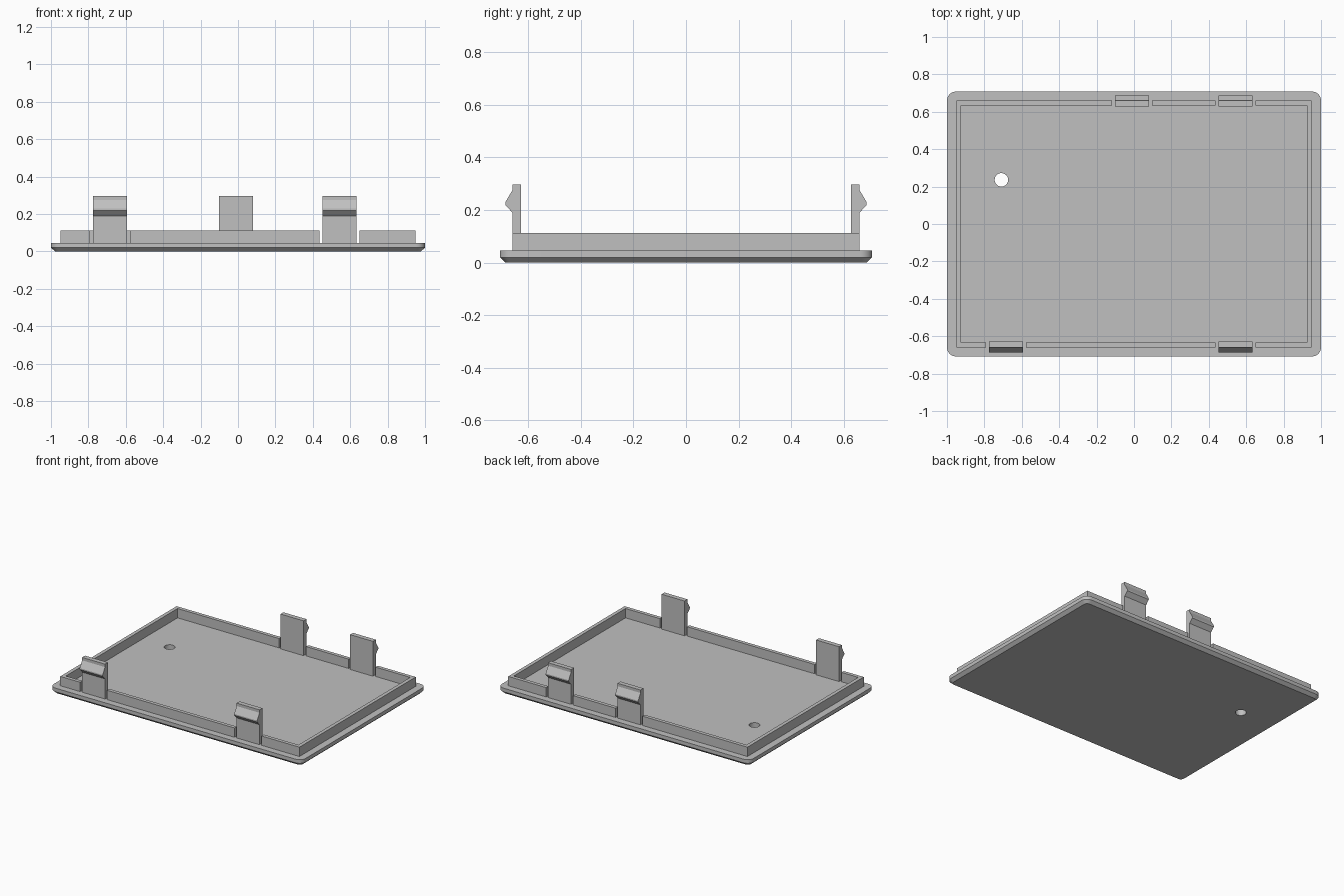
import bpy, bmesh
from math import cos, sin, pi

if "Cube" in bpy.data.objects:
    bpy.data.objects.remove(bpy.data.objects["Cube"], do_unlink=True)

grey = bpy.data.materials.new("light grey plastic")
grey.use_nodes = True
colour = (0.53, 0.53, 0.53, 1)
grey.diffuse_color = colour
grey.node_tree.nodes["Principled BSDF"].inputs["Base Color"].default_value = colour

BASE_TOP, RIM_TOP = 0.046, 0.113
RIM_X, RIM_Y, RIM_T = 0.95, 0.66, 0.026
CLIP_W, GAP = 0.182, 0.016
# clip centres along the front and back edges
CLIPS = {-1: (-0.685, 0.542), 1: (-0.01, 0.542)}


def finish(name, bm, smooth=False):
    bmesh.ops.recalc_face_normals(bm, faces=bm.faces)
    mesh = bpy.data.meshes.new(name)
    bm.to_mesh(mesh)
    bm.free()
    mesh.materials.append(grey)
    obj = bpy.data.objects.new(name, mesh)
    bpy.context.collection.objects.link(obj)
    if smooth:
        bpy.ops.object.select_all(action='DESELECT')
        obj.select_set(True)
        bpy.context.view_layer.objects.active = obj
        bpy.ops.object.shade_smooth_by_angle(angle=pi / 6)
    return obj


def add_box(bm, x0, x1, y0, y1, z0, z1):
    verts = bmesh.ops.create_cube(bm, size=1)["verts"]
    for v in verts:
        v.co = ((x0 + x1) / 2 + v.co.x * (x1 - x0),
                (y0 + y1) / 2 + v.co.y * (y1 - y0),
                (z0 + z1) / 2 + v.co.z * (z1 - z0))


def ring(bm, points, z):
    verts = [bm.verts.new((x, y, z)) for x, y in points]
    edges = [bm.edges.new((v, verts[i - 1])) for i, v in enumerate(verts)]
    return verts, edges


def skin(bm, a, b):
    for i in range(len(a)):
        bm.faces.new((a[i - 1], a[i], b[i], b[i - 1]))


def rounded(radius, steps=6):
    points = []
    for q, (sx, sy) in enumerate(((1, 1), (-1, 1), (-1, -1), (1, -1))):
        for s in range(steps + 1):
            a = (q + s / steps) * pi / 2
            points.append((sx * 0.952 + radius * cos(a), sy * 0.66 + radius * sin(a)))
    return points


# base plate: rounded corners, chamfered underside, one round through hole
bm = bmesh.new()
bottom, bottom_e = ring(bm, rounded(0.026), 0)
middle, _ = ring(bm, rounded(0.048), 0.02)
top, top_e = ring(bm, rounded(0.048), BASE_TOP)
hole = [(-0.709 + 0.036 * cos(i * pi / 16), 0.236 + 0.036 * sin(i * pi / 16)) for i in range(32)]
hole_low, low_e = ring(bm, hole, 0)
hole_high, high_e = ring(bm, hole, BASE_TOP)
skin(bm, bottom, middle)
skin(bm, middle, top)
skin(bm, hole_high, hole_low)
bmesh.ops.triangle_fill(bm, edges=bottom_e + low_e, use_beauty=True)
bmesh.ops.triangle_fill(bm, edges=top_e + high_e, use_beauty=True)
finish("base_plate", bm, smooth=True)

# rim: side walls, and long walls interrupted around every clip
for side, name in ((-1, "right_rim"), (1, "left_rim")):
    bm = bmesh.new()
    x0, x1 = sorted((side * RIM_X, side * (RIM_X - RIM_T)))
    add_box(bm, x0, x1, -RIM_Y, RIM_Y, BASE_TOP, RIM_TOP)
    finish(name, bm)

for side, name in ((-1, "front_rim"), (1, "back_rim")):
    bm = bmesh.new()
    y0, y1 = sorted((side * RIM_Y, side * (RIM_Y - RIM_T)))
    half = CLIP_W / 2 + GAP
    stops = [RIM_T - RIM_X]
    for c in CLIPS[side]:
        stops += [c - half, c + half]
    stops.append(RIM_X - RIM_T)
    for a, b in zip(stops[::2], stops[1::2]):
        add_box(bm, a, b, y0, y1, BASE_TOP, RIM_TOP)
    finish(name, bm)

# snap clips: barbed profile (distance from centre, height) extruded along x
PROFILE = [(0.627, BASE_TOP), (0.66, BASE_TOP), (0.66, 0.19), (0.687, 0.219),
           (0.687, 0.229), (0.66, 0.275), (0.66, 0.296), (0.627, 0.296)]
for side, name in ((-1, "front"), (1, "back")):
    for c, place in zip(CLIPS[side], ("right", "left")):
        bm = bmesh.new()
        ends = [[bm.verts.new((c + e * CLIP_W / 2, side * y, z)) for y, z in PROFILE]
                for e in (-1, 1)]
        skin(bm, *ends)
        for end in ends:
            bm.faces.new(end)
        finish(f"{name}_{place}_clip", bm)
